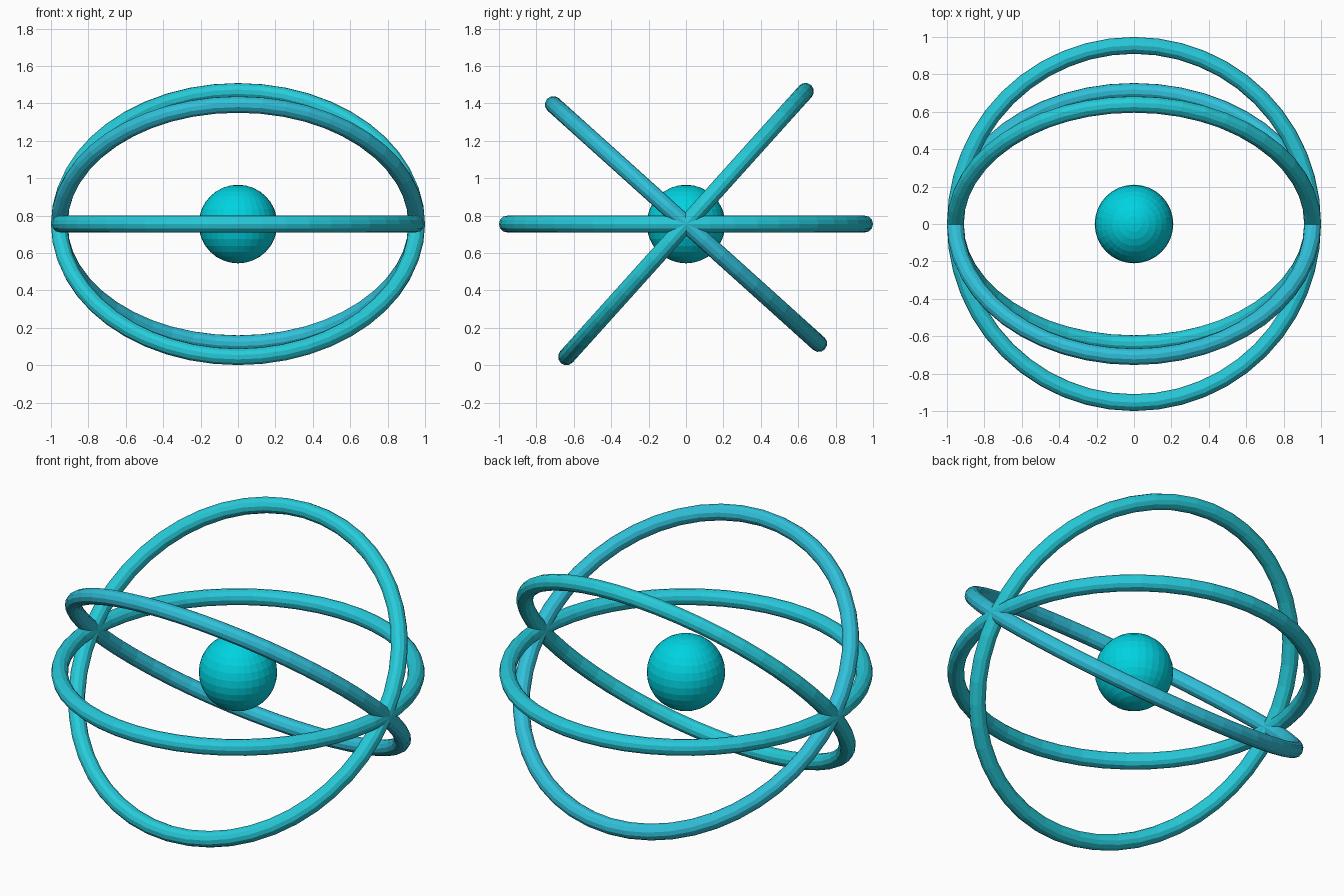
import bpy
from math import radians, sin

if "Cube" in bpy.data.objects:
    bpy.data.objects.remove(bpy.data.objects["Cube"])

MAJOR, MINOR = 0.955, 0.045
CENTRE = (0, 0, MAJOR * sin(radians(48)) + MINOR)


def paint(obj, name, color):
    mat = bpy.data.materials.new(name)
    mat.diffuse_color = color
    mat.use_nodes = True
    mat.node_tree.nodes["Principled BSDF"].inputs["Base Color"].default_value = mat.diffuse_color
    obj.data.materials.append(mat)


def ring(name, tilt, color):
    bpy.ops.mesh.primitive_torus_add(
        major_segments=48, minor_segments=12, major_radius=MAJOR,
        minor_radius=MINOR, location=CENTRE, rotation=(radians(tilt), 0, 0))
    obj = bpy.context.object
    obj.name = name
    paint(obj, name + "_colour", color)


# Central core
bpy.ops.mesh.primitive_uv_sphere_add(segments=32, ring_count=16, radius=0.21,
                                     location=CENTRE)
core = bpy.context.object
core.name = "core"
paint(core, "core_colour", (0.0, 0.65, 0.75, 1))

# Three rings sharing the x axis
ring("level_ring", 0, (0.02, 0.58, 0.70, 1))
ring("steep_ring", 48, (0.02, 0.60, 0.70, 1))
ring("shallow_ring", -42, (0.03, 0.53, 0.70, 1))
